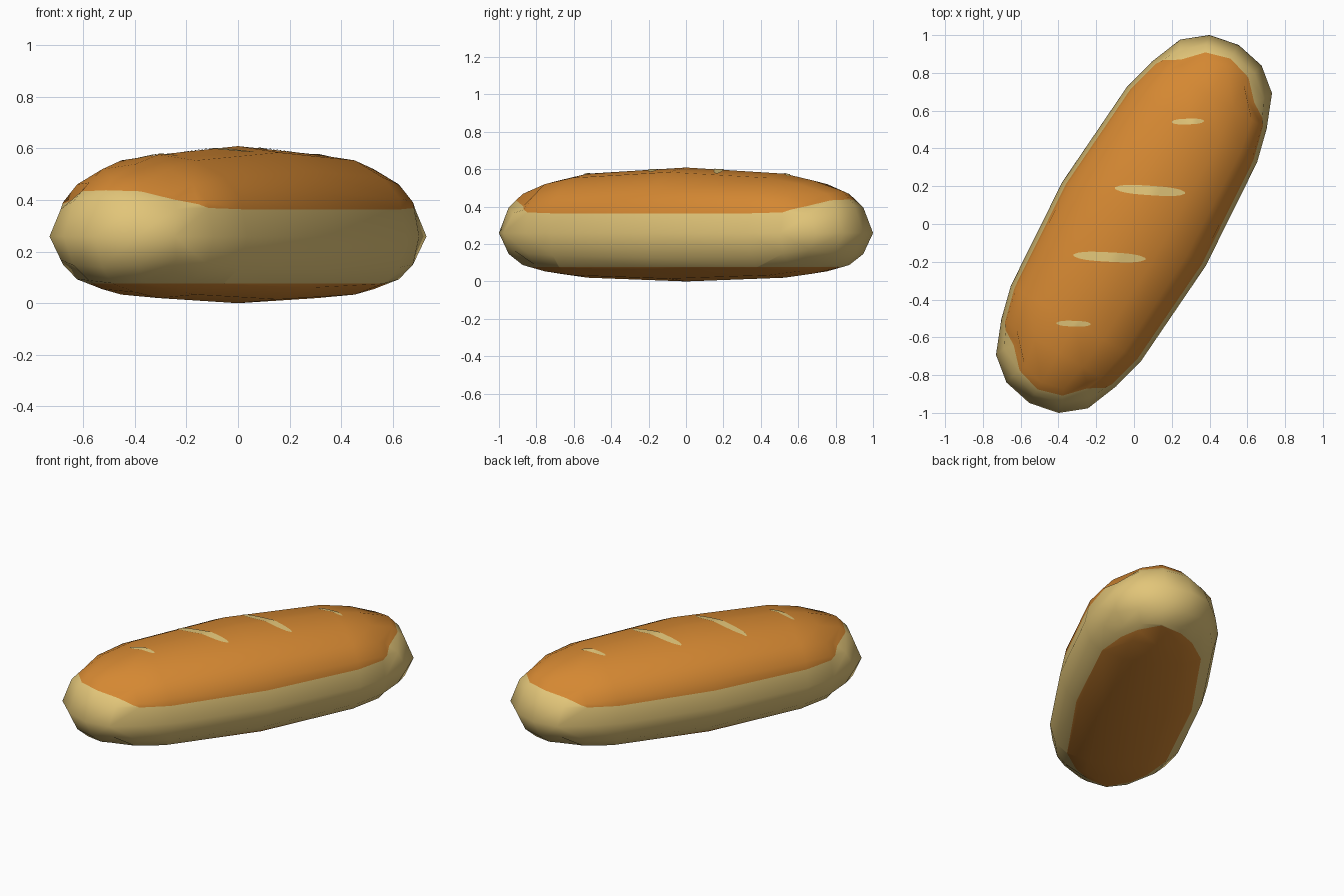
import bpy, bmesh, math
from mathutils import Vector, Matrix
from mathutils.bvhtree import BVHTree

if "Cube" in bpy.data.objects:
    bpy.data.objects.remove(bpy.data.objects["Cube"])


def material(name, rgb):
    m = bpy.data.materials.new(name)
    m.diffuse_color = (*rgb, 1)
    m.use_nodes = True
    m.node_tree.nodes["Principled BSDF"].inputs["Base Color"].default_value = m.diffuse_color
    return m


crumb = material("pale_crumb", (0.76, 0.56, 0.19))
crust = material("baked_crust", (0.66, 0.245, 0.032))

# Box grid (6 x 4 x 4) bulged into a rounded loaf: levels and taper factors
N = (3, 2, 2)
U, V, Z = (0, 0.61, 0.79, 1.098), (0, 0.25, 0.44), (0, 0.23, 0.35)
BY_LENGTH = (1, 0.905, 0.80, 0.64)   # width and height taper to the ends
Z_BY_WIDTH = (1, 0.93, 0.72)
V_BY_HEIGHT = (1, 0.92, 0.74)
U_BY_WIDTH, U_BY_HEIGHT = (1, 0.97, 0.88), (1, 0.95, 0.885)


def loaf_point(i, j, k):
    a, b, c = abs(i), abs(j), abs(k)
    sign = lambda n: (n > 0) - (n < 0)
    u = U[a] * (U_BY_WIDTH[b] * U_BY_HEIGHT[c] if a == 3 else 1)
    v = V[b] * BY_LENGTH[a] * V_BY_HEIGHT[c]
    z = Z[c] * BY_LENGTH[a] * Z_BY_WIDTH[b]
    if k < 0:   # flatter underside
        z = 0.74 * Z[c] * (BY_LENGTH[a] * Z_BY_WIDTH[b]) ** 0.8
    return Vector((sign(i) * u, sign(j) * v, 0.26 + sign(k) * z))


bm = bmesh.new()
grid = {}


def vert(key):
    if key not in grid:
        grid[key] = bm.verts.new(loaf_point(*key))
    return grid[key]


for axis in range(3):
    p, q = (axis + 1) % 3, (axis + 2) % 3
    for side in (-1, 1):
        for s in range(-N[p], N[p]):
            for t in range(-N[q], N[q]):
                quad = []
                for ds, dt in ((0, 0), (1, 0), (1, 1), (0, 1)):
                    key = [0, 0, 0]
                    key[axis], key[p], key[q] = side * N[axis], s + ds, t + dt
                    quad.append(vert(tuple(key)))
                bm.faces.new(quad if side > 0 else quad[::-1])


# Crust borders: the upper one rises at both ends, the lower one is level
def top_border(co):
    t = min(1, max(0, (abs(co.x) - 0.75) / 0.25))
    return co.z - 0.365 - 0.075 * t * t * (3 - 2 * t)


def bottom_border(co):
    return 0.077 - co.z


def cut(border):
    new = []
    for e in list(bm.edges):
        a, b = e.verts
        fa, fb = border(a.co), border(b.co)
        if fa * fb < 0:
            new.append(bmesh.utils.edge_split(e, a, fa / (fa - fb))[1])
    bmesh.ops.connect_verts(bm, verts=new)


cut(top_border)
cut(bottom_border)
for f in bm.faces:
    f.smooth = True
    f.material_index = int(any(sum(border(v.co) for v in f.verts) > 0
                               for border in (top_border, bottom_border)))
bmesh.ops.recalc_face_normals(bm, faces=bm.faces)
low = min(v.co.z for v in bm.verts)
bmesh.ops.translate(bm, verts=bm.verts, vec=(0, 0, -low))
bmesh.ops.rotate(bm, verts=bm.verts, matrix=Matrix.Rotation(math.radians(59.7), 3, 'Z'))
surface = BVHTree.FromBMesh(bm)


def finish(bm, name, mats):
    me = bpy.data.meshes.new(name)
    bm.to_mesh(me)
    bm.free()
    for m in mats:
        me.materials.append(m)
    ob = bpy.data.objects.new(name, me)
    bpy.context.collection.objects.link(ob)


finish(bm, "bread_loaf", (crumb, crust))


# Score marks: thin strips draped over the top of the crust
def score(name, x0, y0, x1, y1, half):
    bm = bmesh.new()
    rows = []
    for n in range(15):
        t = n / 14
        w = half * math.sqrt(max(0.04, 1 - abs(2 * t - 1) ** 3))
        row = []
        for side in (-1, 0, 1):
            x, y = x0 + (x1 - x0) * t, y0 + (y1 - y0) * t + side * w
            hit = surface.ray_cast(Vector((x, y, 2)), Vector((0, 0, -1)))[0]
            row.append(bm.verts.new(hit + Vector((0, 0, 0.004))))
        rows.append(row)
    for r, s in zip(rows, rows[1:]):
        for c in (0, 1):
            bm.faces.new((r[c], s[c], s[c + 1], r[c + 1])).smooth = True
    finish(bm, name, (crumb,))


score("score_back", 0.20, 0.54, 0.37, 0.545, 0.015)
score("score_mid_back", -0.10, 0.19, 0.27, 0.165, 0.025)
score("score_mid_front", -0.32, -0.165, 0.06, -0.185, 0.025)
score("score_front", -0.41, -0.525, -0.23, -0.53, 0.015)
